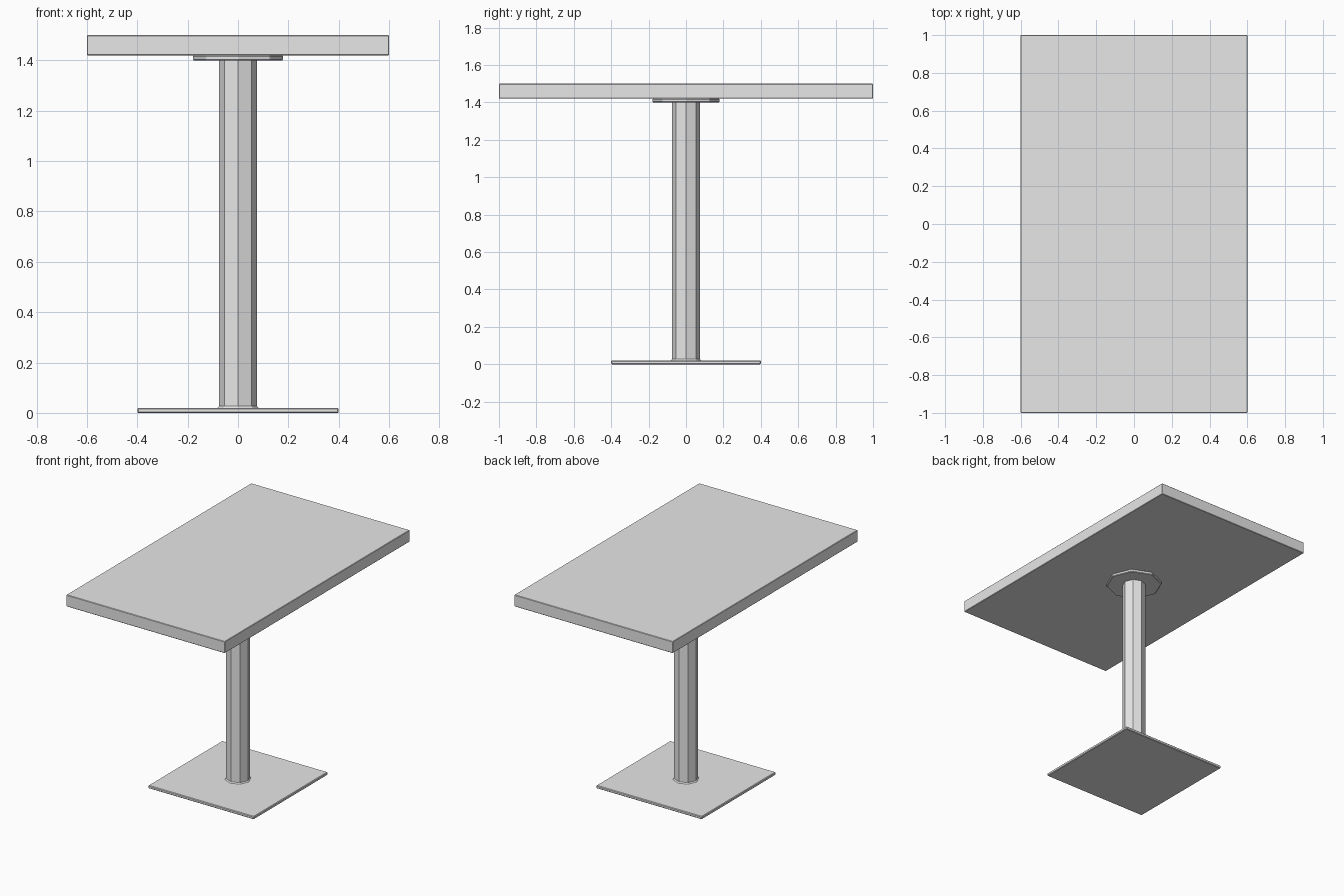
import bpy
from math import pi

cube = bpy.data.objects.get("Cube")
if cube:
    bpy.data.objects.remove(cube, do_unlink=True)

# One plain grey for the whole table
grey = bpy.data.materials.new("light_grey")
grey.use_nodes = True
color = (0.8, 0.8, 0.8, 1.0)
grey.diffuse_color = color
for node in grey.node_tree.nodes:
    if node.type == 'BSDF_PRINCIPLED':
        node.inputs["Base Color"].default_value = color


def finish(name, bevel):
    """Name and colour the new part, and soften its edges slightly."""
    obj = bpy.context.object
    obj.name = name
    obj.data.materials.append(grey)
    if bevel:
        mod = obj.modifiers.new("edge_bevel", 'BEVEL')
        mod.width = bevel
        mod.segments = 1
    return obj


def slab(name, width, depth, z0, z1, bevel):
    bpy.ops.mesh.primitive_cube_add(size=1, location=(0, 0, (z0 + z1) / 2))
    bpy.context.object.scale = (width, depth, z1 - z0)
    bpy.ops.object.transform_apply(location=False, rotation=False, scale=True)
    return finish(name, bevel)


def octagon(name, r0, r1, z0, z1, bevel=0):
    # Corners lie on the x and y axes
    bpy.ops.mesh.primitive_cone_add(vertices=8, radius1=r0, radius2=r1,
                                    depth=z1 - z0,
                                    location=(0, 0, (z0 + z1) / 2),
                                    rotation=(0, 0, pi / 2))
    return finish(name, bevel)


# Table top and square foot
slab("table_top", 1.2, 2.0, 1.42, 1.5, 0.003)
slab("base_plate", 0.8, 0.8, 0, 0.02, 0.004)

# Eight-sided column, its small foot collar and the plate under the top
octagon("column", 0.075, 0.075, 0.015, 1.405)
octagon("column_collar", 0.083, 0.075, 0.019, 0.027)
octagon("mounting_plate", 0.18, 0.18, 1.4, 1.42, 0.004)
